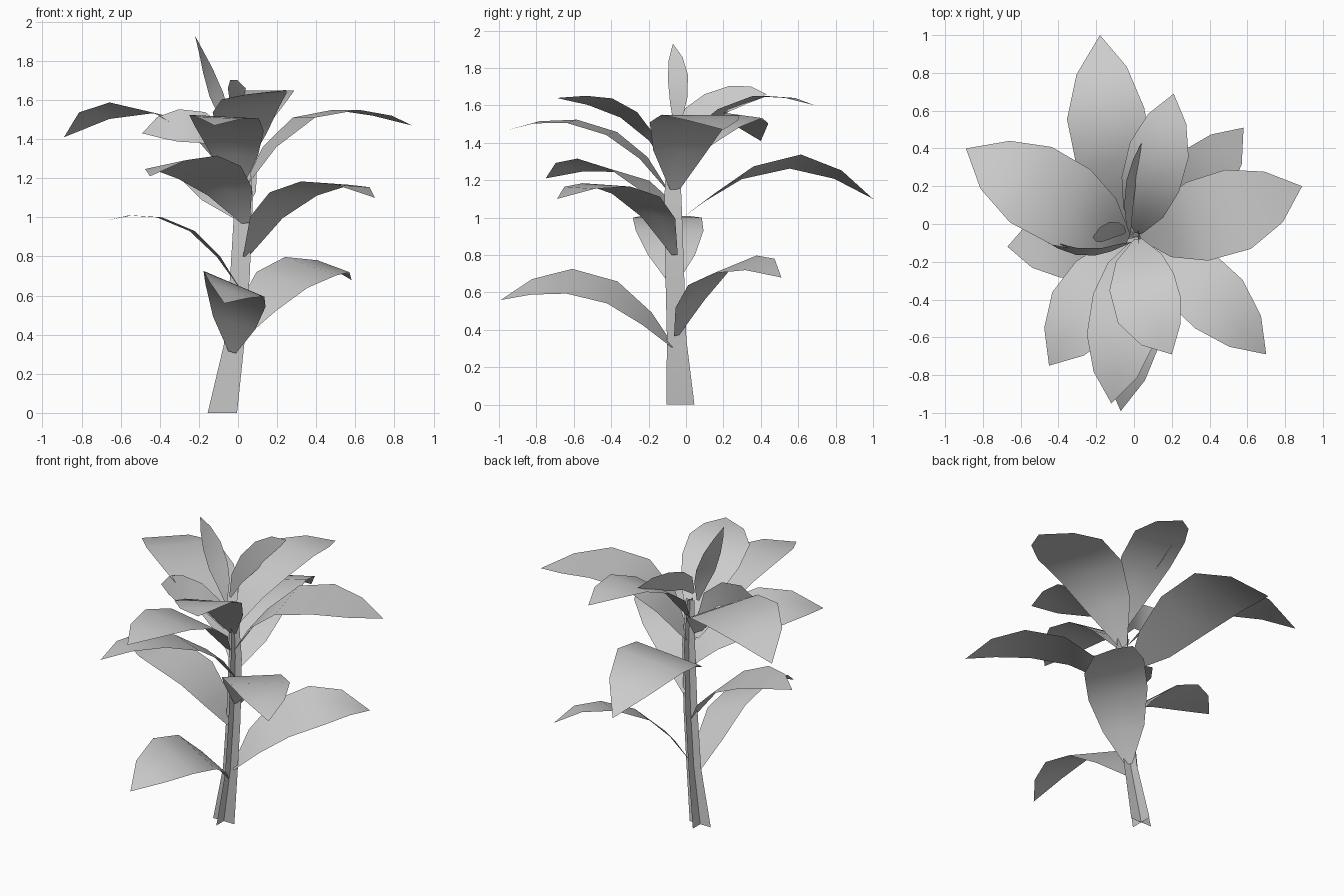
import bpy
import bmesh
import math
from mathutils import Vector, Matrix

cube = bpy.data.objects.get("Cube")
if cube:
    bpy.data.objects.remove(cube, do_unlink=True)

UP = Vector((0, 0, 1))
STATIONS = (0, .15, .35, .6, .82, 1)      # fractions along a leaf
OUTLINE = (.12, .68, .98, 1, .65, 0)      # relative half width at each

grey = bpy.data.materials.new("plain_grey")
grey.use_nodes = True
colour = (.6, .6, .6, 1)
grey.diffuse_color = colour
grey.node_tree.nodes["Principled BSDF"].inputs["Base Color"].default_value = colour


def finish(bm, name):
    mesh = bpy.data.meshes.new(name)
    bm.to_mesh(mesh)
    bm.free()
    mesh.materials.append(grey)
    for face in mesh.polygons:
        face.use_smooth = True
    obj = bpy.data.objects.new(name, mesh)
    bpy.context.collection.objects.link(obj)


def strip(bm, centres, sides):
    """Sheet two faces wide along the centres, reaching out by the side vectors."""
    rows = [[bm.verts.new(c + s * k) for k in (-1, 0, 1)]
            for c, s in zip(centres, sides)]
    for low, high in zip(rows, rows[1:]):
        for i in range(2):
            bm.faces.new((low[i], low[i + 1], high[i + 1], high[i]))


def leaf(name, base, tip, heights, width, roll=0, bend=0):
    """Leaf from base to tip in plan; roll lifts its right edge, bend bows it right."""
    start, end = Vector((*base, 0)), Vector((*tip, 0))
    right = (end - start).normalized().cross(UP)
    spine = [start.lerp(end, t) + right * bend * math.sin(math.pi * t) + UP * z
             for t, z in zip(STATIONS, heights)]
    sides = []
    for i, part in enumerate(OUTLINE):
        along = spine[min(i + 1, len(spine) - 1)] - spine[max(i - 1, 0)]
        side = along.cross(UP).normalized()
        side = Matrix.Rotation(-roll, 3, along.normalized()) @ side
        sides.append(side * width * part)
    bm = bmesh.new()
    strip(bm, spine, sides)
    bmesh.ops.remove_doubles(bm, verts=bm.verts, dist=.0005)
    finish(bm, name)


# Stem: two crossed tapering sheets
path = [Vector(p) for p in ((-.08, -.03, 0), (-.02, -.05, .35), (.01, -.06, .7),
                            (.03, -.07, 1.1), (.02, -.07, 1.4))]
taper = (.075, .052, .05, .046, .03)
stem = bmesh.new()
for axis in (Vector((1, 0, 0)), Vector((0, 1, 0))):
    strip(stem, path, [axis * w for w in taper])
finish(stem, "stem")

# Lower leaves
leaf("lower_front_leaf", (-.03, -.07), (-.07, -.99),
     (.31, .46, .6, .66, .63, .56), .17, roll=.4, bend=-.035)
leaf("lower_back_left_leaf", (0, -.05), (.58, .51),
     (.37, .54, .68, .75, .75, .68), .18, roll=-.27, bend=.035)
leaf("lower_right_leaf", (0, -.07), (-.67, -.12),
     (.65, .8, .93, 1, 1.01, .985), .185)

# Middle leaves
leaf("middle_front_left_leaf", (.04, -.06), (.7, -.69),
     (.8, 1, 1.12, 1.175, 1.16, 1.1), .18, roll=.05, bend=-.02)
leaf("middle_front_right_leaf", (.04, -.08), (-.45, -.75),
     (.97, 1.13, 1.23, 1.28, 1.27, 1.21), .2, roll=-.18, bend=.02)
leaf("middle_back_leaf", (0, -.02), (-.18, 1),
     (1, 1.11, 1.24, 1.3, 1.23, 1.1), .21, roll=.18, bend=-.045)

# Upper leaves
leaf("upper_left_leaf", (.03, -.06), (.89, .2),
     (1.15, 1.36, 1.51, 1.55, 1.52, 1.47), .22, bend=.02)
leaf("upper_right_leaf", (-.03, -.08), (-.89, .4),
     (1.2, 1.4, 1.51, 1.56, 1.52, 1.41), .23, roll=-.12)
leaf("upper_front_leaf", (0, -.1), (-.12, -.95),
     (1.15, 1.32, 1.45, 1.515, 1.51, 1.47), .18, roll=.05)
leaf("top_front_leaf", (.02, -.08), (.2, -.69),
     (1.25, 1.42, 1.55, 1.62, 1.64, 1.64), .18, roll=-.1, bend=.05)
leaf("top_back_leaf", (.02, -.05), (.21, .69),
     (1.3, 1.47, 1.58, 1.65, 1.64, 1.6), .16)

# Young leaves standing on edge, and the upright shoot
leaf("young_right_leaf", (-.02, -.1), (-.49, -.08),
     (1.28, 1.41, 1.46, 1.47, 1.46, 1.43), .085, roll=1.35, bend=-.06)
leaf("young_back_leaf", (-.02, -.05), (.04, .43),
     (1.46, 1.55, 1.6, 1.64, 1.66, 1.66), .07, roll=-1.2, bend=-.03)
leaf("upright_shoot", (-.05, -.05), (-.22, -.07),
     (1.42, 1.54, 1.63, 1.75, 1.85, 1.93), .06, roll=.65, bend=.02)
